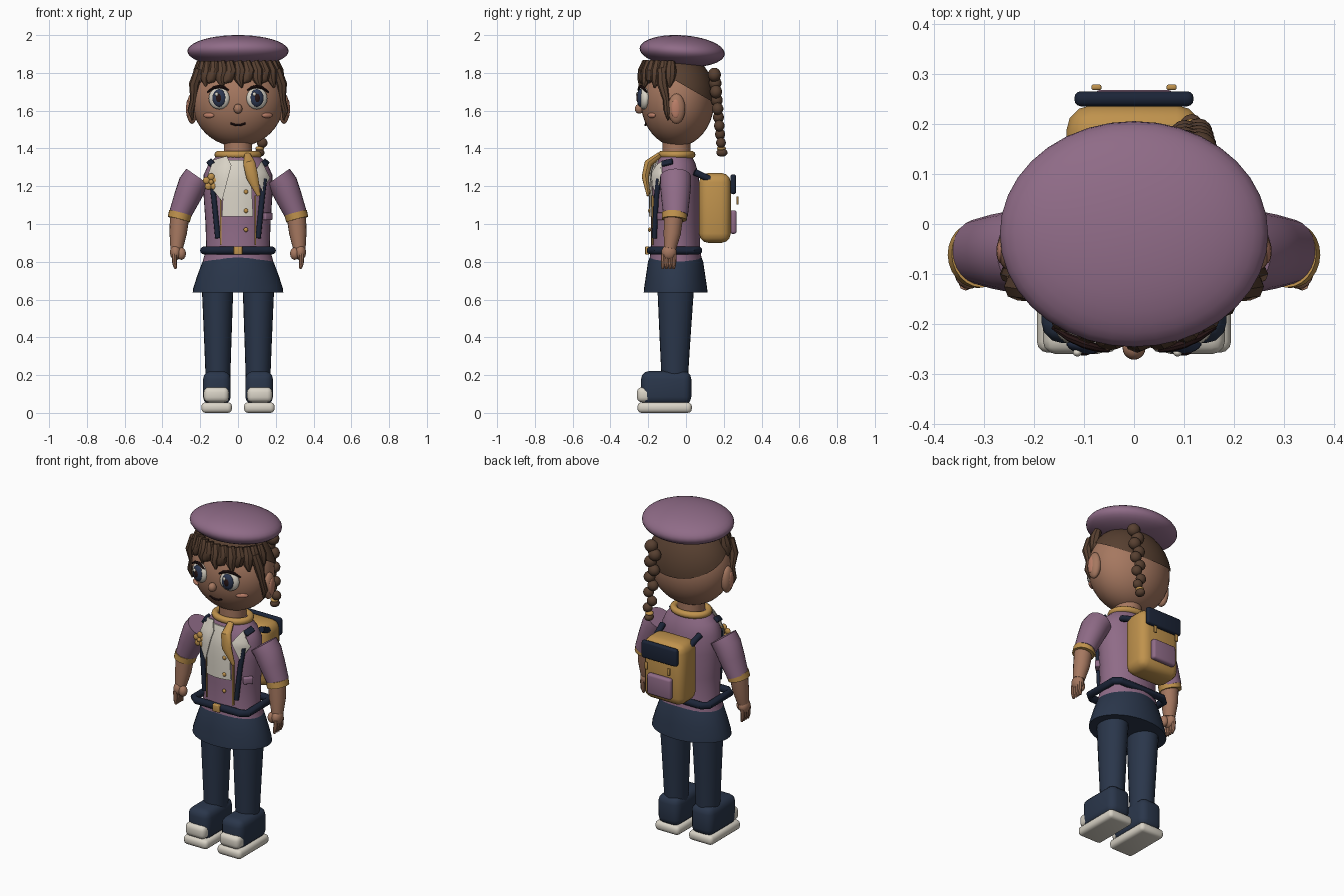
import bpy, bmesh
from math import sin, cos, pi, sqrt, radians
from mathutils import Vector, Matrix, Euler

if "Cube" in bpy.data.objects:
    bpy.data.objects.remove(bpy.data.objects["Cube"])


def material(name, *rgb):
    linear = [(c / 255) ** 2.2 for c in rgb] + [1]
    m = bpy.data.materials.new(name)
    m.use_nodes = True
    m.diffuse_color = linear
    m.node_tree.nodes["Principled BSDF"].inputs["Base Color"].default_value = linear
    return m


PURPLE = material("dusty purple", 142, 107, 134)
GOLD = material("mustard gold", 190, 145, 78)
NAVY = material("navy cloth", 46, 57, 76)
STRAP = material("dark navy strap", 33, 41, 58)
SKIN = material("brown skin", 164, 119, 96)
HAIR = material("dark brown hair", 88, 66, 52)
CREAM = material("cream", 216, 210, 197)
BLUSH = material("blush", 186, 126, 104)
DARK = material("dark line", 42, 27, 27)
IRIS = material("iris blue", 48, 58, 82)


def make(name, bm, mat, angle=40):
    bmesh.ops.recalc_face_normals(bm, faces=bm.faces[:])
    mesh = bpy.data.meshes.new(name)
    bm.to_mesh(mesh)
    bm.free()
    mesh.materials.append(mat)
    ob = bpy.data.objects.new(name, mesh)
    bpy.context.collection.objects.link(ob)
    for other in bpy.context.selected_objects:
        other.select_set(False)
    ob.select_set(True)
    bpy.context.view_layer.objects.active = ob
    bpy.ops.object.shade_smooth_by_angle(angle=radians(angle))
    return ob


def place(loc, rot, size):
    return Matrix.LocRotScale(Vector(loc), Euler(rot), Vector(size))


def ball(name, loc, size, mat, rot=(0, 0, 0), seg=20, keep_plane=None):
    bm = bmesh.new()
    bmesh.ops.create_uvsphere(bm, u_segments=seg, v_segments=seg // 2 + 2, radius=1,
                              matrix=place(loc, rot, size))
    if keep_plane:
        bmesh.ops.bisect_plane(bm, geom=bm.verts[:] + bm.edges[:] + bm.faces[:],
                               plane_co=keep_plane[0], plane_no=keep_plane[1], clear_inner=True)
    return make(name, bm, mat)


def box(name, loc, size, mat, bevel=0.01, rot=(0, 0, 0)):
    bm = bmesh.new()
    bmesh.ops.create_cube(bm, size=1, matrix=place(loc, rot, size))
    bmesh.ops.bevel(bm, geom=bm.edges[:], offset=bevel, segments=3, profile=0.5,
                    affect='EDGES', clamp_overlap=True)
    return make(name, bm, mat)


def tube(name, pts, radii, mat, sides=14, ref=(0, 1, 0), cyclic=False):
    """Skin rings along a path; a radius may be a (wide, deep) pair."""
    bm, rings, n = bmesh.new(), [], len(pts)
    pts = [Vector(p) for p in pts]
    for i, p in enumerate(pts):
        before = pts[i - 1] if i or cyclic else p
        after = pts[(i + 1) % n] if i < n - 1 or cyclic else p
        t = (after - before).normalized()
        u = t.cross(Vector(ref)).normalized()
        v = u.cross(t)
        r = radii[i] if isinstance(radii, list) else radii
        a, b = r if isinstance(r, tuple) else (r, r)
        rings.append([bm.verts.new(p + u * a * cos(k * 2 * pi / sides) + v * b * sin(k * 2 * pi / sides))
                      for k in range(sides)])
    for i in range(n if cyclic else n - 1):
        lo, hi = rings[i], rings[(i + 1) % n]
        for k in range(sides):
            j = (k + 1) % sides
            bm.faces.new((lo[k], lo[j], hi[j], hi[k]))
    if not cyclic:
        bm.faces.new(rings[0])
        bm.faces.new(rings[-1])
    return make(name, bm, mat)


BODY_Y = -0.055
TORSO = [(0.79, 0.19, 0.142), (0.87, 0.168, 0.13), (1.0, 0.172, 0.13), (1.15, 0.182, 0.128),
         (1.26, 0.182, 0.122), (1.32, 0.155, 0.105), (1.37, 0.1, 0.08)]


def chest_y(x, z):
    for (z0, a0, b0), (z1, a1, b1) in zip(TORSO, TORSO[1:]):
        if z <= z1:
            break
    t = min(1, max(0, (z - z0) / (z1 - z0)))
    rx, ry = a0 + (a1 - a0) * t, b0 + (b1 - b0) * t
    return BODY_Y - ry * sqrt(max(0.1, 1 - (x / rx) ** 2))


def panel(name, outline, off, mat):
    """Thin cloth plate that follows the chest."""
    bm = bmesh.new()
    bm.faces.new([bm.verts.new((x, 0, z)) for x, z in outline])
    bmesh.ops.triangulate(bm, faces=bm.faces[:])
    bmesh.ops.subdivide_edges(bm, edges=bm.edges[:], cuts=4, use_grid_fill=True)
    for v in bm.verts:
        v.co.y = chest_y(v.co.x, v.co.z) - off
    bmesh.ops.solidify(bm, geom=bm.faces[:], thickness=0.007)
    return make(name, bm, mat)


HEAD, HEAD_R = (0, -0.045, 1.655), (0.245, 0.195, 0.245)


def face_y(x, z):
    return HEAD[1] - HEAD_R[1] * sqrt(1 - (x / HEAD_R[0]) ** 2 - ((z - HEAD[2]) / HEAD_R[2]) ** 2)


# Head, hair cap and beret
ball("head", HEAD, HEAD_R, SKIN, seg=36)
ball("hair_cap", HEAD, [r * 1.035 for r in HEAD_R], HAIR, seg=36,
     keep_plane=((0, -0.03, 1.745), (0, 0.5, 0.87)))
ball("beret", (0, -0.02, 1.915), (0.268, 0.226, 0.084), PURPLE, rot=(-0.07, 0, 0), seg=36)

# Face
ball("nose", (0, -0.247, 1.61), (0.023, 0.024, 0.026), SKIN)
tube("mouth", [(x, face_y(x, 1.53) - 0.002, 1.523 + 7 * x * x) for x in (-0.04, -0.02, 0, 0.02, 0.04)],
     0.0055, DARK, sides=8)
for s in (-1, 1):
    ey = face_y(0.1, 1.665)
    ball("eye_white", (s * 0.1, ey, 1.665), (0.057, 0.028, 0.058), CREAM, rot=(0, 0, s * 0.25))
    ball("eye_iris", (s * 0.1, ey - 0.018, 1.667), (0.036, 0.019, 0.047), IRIS, rot=(0, 0, s * 0.15))
    ball("eye_pupil", (s * 0.1, ey - 0.026, 1.667), (0.019, 0.014, 0.028), DARK)
    ball("eye_glint", (s * 0.1 - 0.013, ey - 0.034, 1.687), (0.009, 0.008, 0.011), CREAM, seg=12)
    tube("eyelash", [(s * (0.1 + d), face_y(0.1 + d, 1.7) - 0.02, 1.728 - 8 * d * d)
                     for d in (-0.05, -0.025, 0, 0.03, 0.062)], [0.004, 0.008, 0.009, 0.008, 0.004], DARK, sides=8)
    ball("cheek", (s * 0.155, face_y(0.155, 1.575), 1.575), (0.034, 0.012, 0.014), BLUSH, rot=(0, 0, s * 0.6))
    ball("ear", (s * 0.243, -0.05, 1.61), (0.03, 0.046, 0.08), SKIN)
    ball("inner_ear", (s * 0.265, -0.054, 1.61), (0.01, 0.025, 0.05), BLUSH)
    tube("side_lock", [(s * 0.205, -0.13, 1.82), (s * 0.232, -0.125, 1.74), (s * 0.235, -0.105, 1.66),
                       (s * 0.25, -0.1, 1.6), (s * 0.24, -0.095, 1.55)],
         [0.025, 0.028, 0.018, 0.018, 0.005], HAIR, sides=8)

# Curly fringe
for i in range(13):
    a = radians(-78 + 13 * i)
    tip = 0.03 * (-1) ** i
    lock = [(0.2 * sin(a), -0.045 - 0.165 * cos(a), 1.86),
            (0.212 * sin(a + 0.06), -0.045 - 0.178 * cos(a), 1.81),
            (0.222 * sin(a + tip), -0.045 - 0.186 * cos(a), 1.765),
            (0.228 * sin(a + 3 * tip), -0.045 - 0.198 * cos(a), 1.735 - tip * 0.4)]
    tube("fringe_lock", lock, [0.022, 0.032, 0.027, 0.006], HAIR, sides=8)

# Braid
for i in range(9):
    t, side = i / 8, (-1) ** i
    r = 0.039 - 0.01 * t
    ball("braid_bead", (0.115 + 0.013 * side, 0.15 + 0.035 * t, 1.79 - 0.36 * t), (r, r * 0.9, r * 0.95),
         HAIR, rot=(0, side * 0.5, 0), seg=14)
ball("braid_tie", (0.115, 0.187, 1.4), (0.024, 0.024, 0.013), GOLD, seg=14)
ball("braid_tuft", (0.115, 0.19, 1.378), (0.026, 0.03, 0.022), HAIR, seg=14)

# Neck, jacket and scarf
tube("neck", [(0, -0.05, 1.32), (0, -0.05, 1.45)], 0.075, SKIN, sides=24)
tube("jacket", [(0, BODY_Y, z) for z, _, _ in TORSO], [(a, b) for _, a, b in TORSO], PURPLE, sides=36)
ring = [2 * pi * k / 28 for k in range(28)]
tube("scarf", [(0.105 * cos(a), -0.05 + 0.08 * sin(a), 1.367) for a in ring], 0.02, GOLD,
     sides=10, ref=(0, 0, 1), cyclic=True)
tube("scarf_tail", [(0.05, -0.14, 1.365), (0.06, -0.2, 1.32), (0.075, -0.215, 1.25), (0.11, -0.2, 1.15)],
     [(0.018, 0.016), (0.032, 0.022), (0.032, 0.02), (0.01, 0.008)], GOLD, sides=10)

# Shirt front, lapels, piping and buttons
panel("shirt_front", [(-0.07, 1.34), (0.065, 1.34), (0.08, 1.04), (-0.085, 1.04)], 0.006, CREAM)
panel("right_lapel", [(-0.172, 1.23), (-0.13, 1.34), (-0.06, 1.36), (-0.035, 1.31), (-0.085, 1.12)], 0.017, CREAM)
panel("left_lapel", [(0.125, 1.335), (0.17, 1.245), (0.13, 1.17), (0.085, 1.27)], 0.017, CREAM)
for s in (-1, 1):
    panel("gold_piping", [(s * 0.088, 1.15), (s * 0.096, 1.15), (s * 0.096, 0.89), (s * 0.088, 0.89)], 0.009, GOLD)
for z in (1.17, 1.07, 0.97):
    ball("button", (0.042, chest_y(0.042, z) - 0.012, z), (0.012, 0.008, 0.012), GOLD, seg=12)
box("jacket_pocket", (0.155, -0.125, 1.04), (0.055, 0.03, 0.04), PURPLE, 0.006, rot=(0, 0, 0.8))

# Flower brooch
fy = chest_y(-0.142, 1.22) - 0.03
for k in range(5):
    a = pi / 2 + k * 2 * pi / 5
    ball("brooch_petal", (-0.142 + 0.026 * cos(a), fy, 1.222 + 0.028 * sin(a)), (0.019, 0.011, 0.019), GOLD, seg=12)
ball("brooch_centre", (-0.142, fy - 0.008, 1.222), (0.013, 0.012, 0.013), GOLD, seg=12)

# Belt, buckle and skirt
half = [(0.15, -0.187), (0.18, -0.165), (0.18, 0.04), (0.15, 0.065)]
loop = half + [(-x, y) for x, y in reversed(half)]
tube("belt", [(x, y, 0.86) for x, y in loop], 0.021, STRAP, sides=12, ref=(0, 0, 1), cyclic=True)
box("buckle", (0, -0.205, 0.86), (0.046, 0.022, 0.044), GOLD, 0.005)
tube("skirt", [(0, BODY_Y, z) for z in (0.84, 0.8, 0.72, 0.66, 0.637)],
     [(0.155, 0.13), (0.188, 0.146), (0.218, 0.158), (0.237, 0.167), (0.24, 0.169)], NAVY, sides=36)

for s in (-1, 1):
    # Arms and hands
    tube("sleeve", [(s * x, BODY_Y, z) for x, z in ((0.212, 1.25), (0.24, 1.21), (0.27, 1.14), (0.31, 1.045))],
         [(0.075, 0.082), (0.077, 0.082), (0.07, 0.076), (0.058, 0.065)], PURPLE, sides=24)
    tube("cuff", [(s * 0.305, -0.06, 1.058), (s * 0.314, -0.062, 1.024)], [(0.061, 0.067), (0.06, 0.066)],
         GOLD, sides=24)
    tube("forearm", [(s * 0.308, -0.065, 1.05), (s * 0.317, -0.073, 0.95), (s * 0.325, -0.085, 0.87)],
         [0.052, 0.046, 0.033], SKIN, sides=18)
    ball("palm", (s * 0.33, -0.09, 0.85), (0.03, 0.04, 0.042), SKIN)
    ball("thumb", (s * 0.3, -0.1, 0.843), (0.025, 0.026, 0.033), SKIN, seg=14)
    for k in range(4):
        y = -0.062 - 0.019 * k
        tube("finger", [(s * 0.337, y, 0.84), (s * 0.336, y - 0.002, 0.79), (s * 0.33, y - 0.004, 0.763)],
             [0.013, 0.012, 0.007], SKIN, sides=8)
    # Legs and boots
    tube("leg", [(s * 0.108, -0.055, 0.74), (s * 0.108, -0.055, 0.63), (s * 0.107, -0.058, 0.4),
                 (s * 0.106, -0.06, 0.15)], [(0.084, 0.096), (0.082, 0.095), (0.073, 0.082), (0.064, 0.068)],
         NAVY, sides=24)
    box("boot", (s * 0.112, -0.105, 0.132), (0.146, 0.266, 0.178), NAVY, 0.042)
    box("toe_cap", (s * 0.115, -0.21, 0.096), (0.134, 0.1, 0.08), CREAM, 0.027)
    box("sole", (s * 0.113, -0.113, 0.028), (0.162, 0.288, 0.056), CREAM, 0.022)
    # Straps
    tube("front_strap", [(s * x, chest_y(x, z) - 0.012, z)
                         for x, z in ((0.14, 1.24), (0.127, 1.13), (0.117, 1.03), (0.107, 0.925))],
         0.014, STRAP, sides=10)
    box("shoulder_strap", (s * 0.145, -0.1, 1.325), (0.035, 0.06, 0.018), STRAP, 0.005, rot=(0.3, s * 0.7, 0))
    tube("back_strap", [(s * 0.125, 0.045, 1.275), (s * 0.11, 0.15, 1.225)], 0.018, STRAP, sides=10, ref=(0, 0, 1))
    box("backpack_clip", (s * 0.075, 0.273, 1.124), (0.02, 0.011, 0.044), GOLD, 0.004)

# Backpack
box("backpack", (0, 0.153, 1.085), (0.27, 0.168, 0.37), GOLD, 0.05)
box("backpack_flap", (0, 0.25, 1.21), (0.238, 0.03, 0.105), STRAP, 0.013)
box("backpack_pocket", (0, 0.25, 1.01), (0.16, 0.036, 0.125), PURPLE, 0.014)
